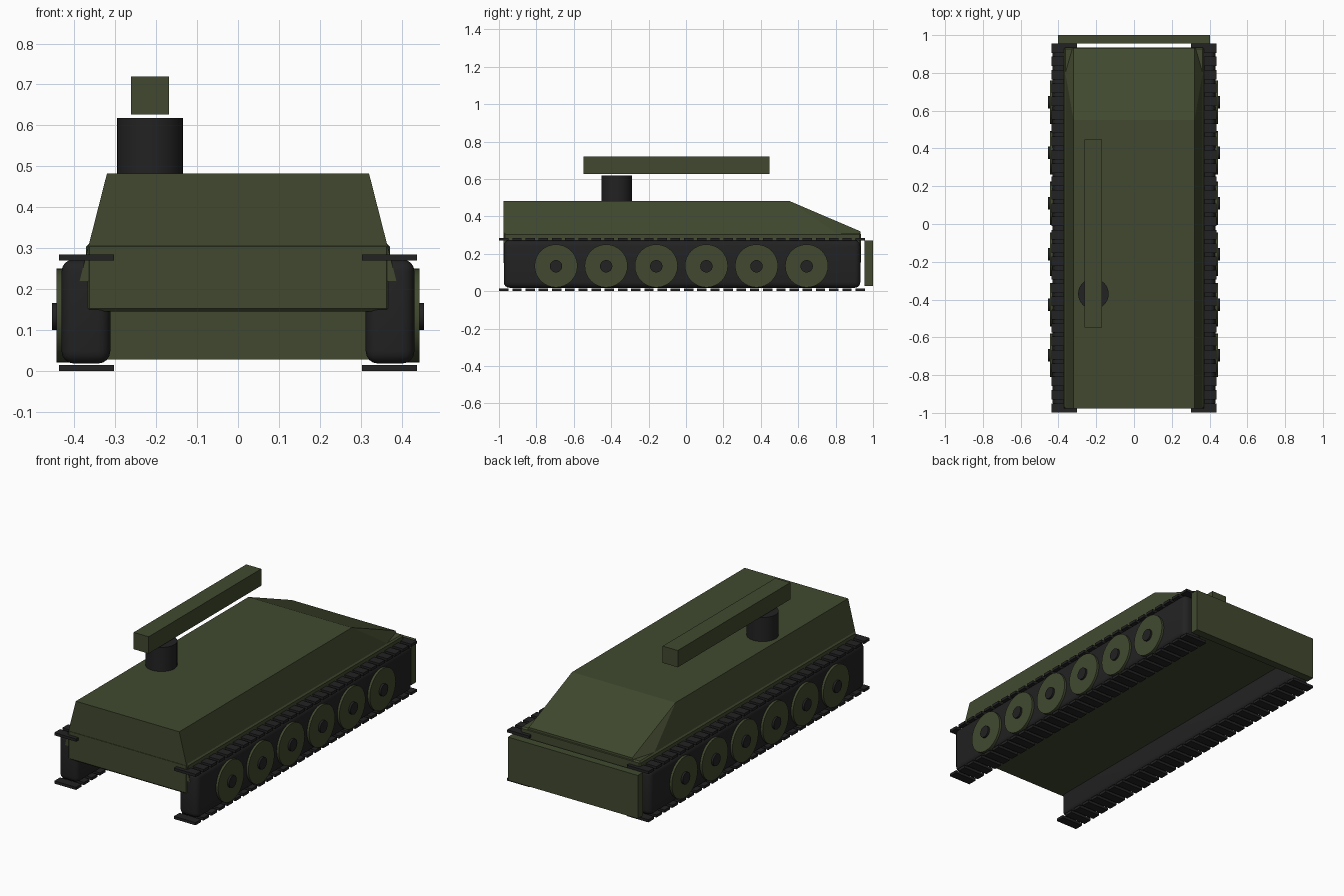
import bpy, bmesh, math
from mathutils import Matrix

if "Cube" in bpy.data.objects:
    bpy.data.objects.remove(bpy.data.objects["Cube"])


def material(name, rgb):
    m = bpy.data.materials.new(name)
    m.diffuse_color = (*rgb, 1)
    m.use_nodes = True
    m.node_tree.nodes["Principled BSDF"].inputs["Base Color"].default_value = m.diffuse_color
    return m


GREEN = material("olive green", (0.052, 0.066, 0.028))
BLACK = material("rubber black", (0.016, 0.016, 0.017))


def finish(bm, name, mat, smooth=False):
    bmesh.ops.recalc_face_normals(bm, faces=bm.faces[:])
    me = bpy.data.meshes.new(name)
    bm.to_mesh(me)
    bm.free()
    me.materials.append(mat)
    ob = bpy.data.objects.new(name, me)
    bpy.context.collection.objects.link(ob)
    if smooth:
        bpy.ops.object.select_all(action='DESELECT')
        ob.select_set(True)
        bpy.context.view_layer.objects.active = ob
        bpy.ops.object.shade_smooth_by_angle(angle=math.radians(35))
    return ob


def add_box(bm, x, y, z):
    """Box from (min, max) ranges on each axis."""
    size = [b - a for a, b in (x, y, z)]
    mid = [(a + b) / 2 for a, b in (x, y, z)]
    bmesh.ops.create_cube(bm, size=1,
                          matrix=Matrix.Translation(mid) @ Matrix.Diagonal((*size, 1)))


def box(name, x, y, z, mat, bevel=0, segments=1):
    bm = bmesh.new()
    add_box(bm, x, y, z)
    if bevel:
        bmesh.ops.bevel(bm, geom=bm.edges[:], offset=bevel, segments=segments,
                        profile=0.5, affect='EDGES')
    return finish(bm, name, mat, segments > 1)


def cylinder(name, loc, radius, depth, mat, axis='Z'):
    bm = bmesh.new()
    rot = Matrix.Rotation(math.pi / 2, 4, 'Y') if axis == 'X' else Matrix()
    bmesh.ops.create_cone(bm, cap_ends=True, segments=32, radius1=radius,
                          radius2=radius, depth=depth,
                          matrix=Matrix.Translation(loc) @ rot)
    return finish(bm, name, mat, True)


# Lower hull
box("lower_hull", (-0.371, 0.371), (-0.977, 0.935), (0.145, 0.312), GREEN, 0.008)

# Upper hull: tapered sides, sloping rear deck
bm = bmesh.new()
base = [bm.verts.new((x, y, 0.22)) for x, y in
        ((-0.387, -0.976), (0.387, -0.976), (0.387, 0.932), (-0.387, 0.932))]
deck = [bm.verts.new((s * 0.32, y, z)) for y, z in
        ((-0.976, 0.483), (0.55, 0.483), (0.932, 0.32)) for s in (-1, 1)]
fl, fr, ml, mr, rl, rr = deck
b0, b1, b2, b3 = base
for f in ((b0, b3, b2, b1), (fl, fr, mr, ml), (ml, mr, rr, rl),
          (b0, b1, fr, fl), (b2, b3, rl, rr),
          (b1, b2, mr), (b1, mr, fr), (b2, rr, mr),
          (b0, ml, b3), (b0, fl, ml), (b3, ml, rl)):
    bm.faces.new(f)
finish(bm, "upper_hull", GREEN)

# Rear plate
box("rear_plate", (-0.402, 0.402), (0.955, 1.0), (0.028, 0.27), GREEN)

# Turret post and long barrel
cylinder("turret_post", (-0.215, -0.37, 0.545), 0.081, 0.145, BLACK)
box("barrel", (-0.262, -0.169), (-0.548, 0.447), (0.626, 0.72), GREEN)

# Running gear on both sides
LUGS = 28
for side, s in (("left", -1), ("right", 1)):
    def span(a, b):
        return tuple(sorted((s * a, s * b)))

    box(side + "_track", span(0.312, 0.431), (-0.974, 0.932), (0.018, 0.273),
        BLACK, 0.03, 4)

    # Track lugs along top and bottom
    bm = bmesh.new()
    for i in range(LUGS):
        y = -0.974 + i * 1.905 / (LUGS - 1)
        for z in (0.0, 0.27):
            add_box(bm, span(0.303, 0.437), (y - 0.025, y + 0.025), (z, z + 0.015))
    finish(bm, side + "_track_lugs", BLACK)

    # Road wheels with hubs
    for i in range(6):
        y = -0.695 + i * 0.268
        cylinder(f"{side}_wheel_{i + 1}", (s * 0.42, y, 0.135), 0.115, 0.048, GREEN, 'X')
        cylinder(f"{side}_hub_{i + 1}", (s * 0.43, y, 0.133), 0.033, 0.05, BLACK, 'X')
